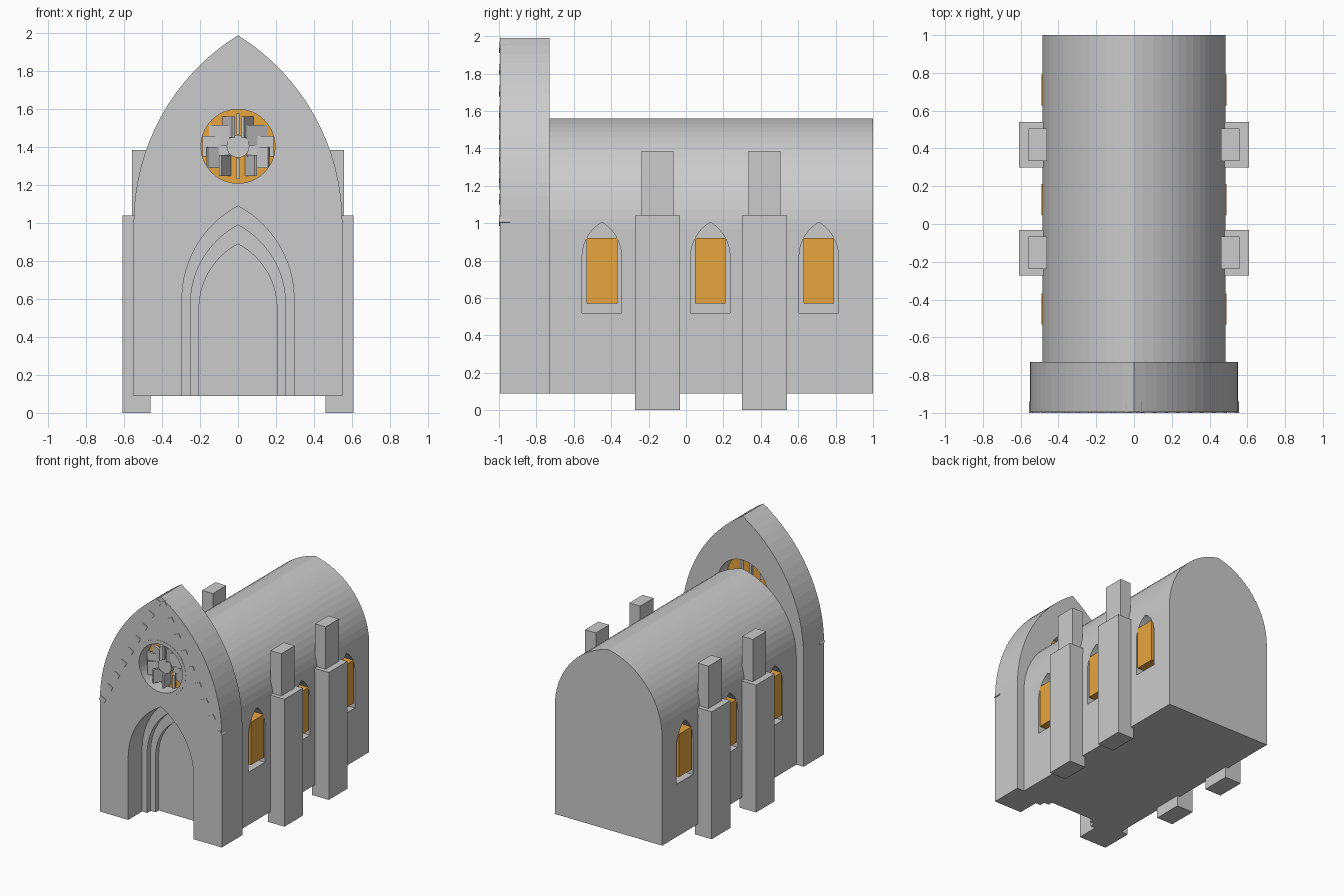
import bpy, bmesh, math
from mathutils import Matrix, Vector

if "Cube" in bpy.data.objects:
    bpy.data.objects.remove(bpy.data.objects["Cube"])

glass = bpy.data.materials.new("amber_glass")
glass.diffuse_color = (0.8, 0.38, 0.05, 1)
glass.use_nodes = True
glass.node_tree.nodes["Principled BSDF"].inputs["Base Color"].default_value = glass.diffuse_color


def finish(bm, name, mat=None):
    bmesh.ops.recalc_face_normals(bm, faces=bm.faces)
    me = bpy.data.meshes.new(name)
    bm.to_mesh(me)
    bm.free()
    ob = bpy.data.objects.new(name, me)
    bpy.context.collection.objects.link(ob)
    if mat:
        me.materials.append(mat)
    return ob


def arch(w, base, spring, apex, n=16):
    """Pointed arch outline: half-width w, arcs centred on the spring line."""
    h = apex - spring
    c = (h * h - w * w) / (2 * w)
    end = math.atan2(h, c)
    right = [((w + c) * math.cos(end * i / n) - c,
              spring + (w + c) * math.sin(end * i / n)) for i in range(n)]
    left = [(-x, z) for x, z in reversed(right)]
    return [(w, base)] + right + [(0, apex)] + left + [(-w, base)]


def prism(name, outline, y0, y1, matrix=None):
    """Extrude an x-z outline along y."""
    bm = bmesh.new()
    face = bm.faces.new([bm.verts.new((x, y0, z)) for x, z in outline])
    ext = bmesh.ops.extrude_face_region(bm, geom=[face])
    moved = [g for g in ext["geom"] if isinstance(g, bmesh.types.BMVert)]
    bmesh.ops.translate(bm, verts=moved, vec=(0, y1 - y0, 0))
    if matrix:
        bm.transform(matrix)
    return finish(bm, name)


def box(name, centre, size, rot=None, mat=None):
    bm = bmesh.new()
    bmesh.ops.create_cube(bm, size=1)
    bm.transform(Matrix.Translation(centre) @ (rot or Matrix()) @ Matrix.Diagonal((*size, 1)))
    return finish(bm, name, mat)


def disc(name, r, y0, y1, z, n=48, mat=None):
    bm = bmesh.new()
    bmesh.ops.create_cone(bm, cap_ends=True, segments=n, radius1=r, radius2=r, depth=y1 - y0)
    bm.transform(Matrix.Translation((0, (y0 + y1) / 2, z)) @ Matrix.Rotation(math.pi / 2, 4, 'X'))
    return finish(bm, name, mat)


def cut(target, cutter):
    cutter.hide_render = True
    mod = target.modifiers.new("cut", 'BOOLEAN')
    mod.operation, mod.solver, mod.object = 'DIFFERENCE', 'EXACT', cutter
    bpy.context.view_layer.objects.active = target
    bpy.ops.object.modifier_apply(modifier=mod.name)
    bpy.data.objects.remove(cutter)


FRONT, BACK = -0.995, -0.73
ROSE_Z = 1.405

# Tall front wall with a stepped doorway and a round opening
facade = prism("facade", arch(0.55, 0.09, 1.0, 1.99), FRONT, BACK)
for w, spring, apex, depth in ((0.295, 0.60, 1.09, 0.18), (0.25, 0.575, 0.99, 0.225),
                               (0.205, 0.55, 0.89, 0.30)):
    cut(facade, prism("door_cutter", arch(w, 0.0, spring, apex), -1.1, FRONT + depth))
cut(facade, disc("rose_cutter", 0.225, -1.1, -0.6, ROSE_Z))

# Rose window: rim, glass, hub and twelve slats
rim = disc("rose_rim", 0.225, FRONT - 0.002, -0.87, ROSE_Z)
cut(rim, disc("rim_cutter", 0.195, -1.1, -0.8, ROSE_Z))
disc("rose_glass", 0.224, -0.88, -0.85, ROSE_Z, mat=glass)
disc("rose_hub", 0.06, -0.945, -0.86, ROSE_Z, n=24)
for i in range(12):
    a = i * math.pi / 6
    box("rose_slat", (0.117 * math.cos(a), -0.9, ROSE_Z + 0.117 * math.sin(a)),
        (0.14, 0.018, 0.11), Matrix.Rotation(a, 4, 'Z'))

# Small stones climbing both sides of the front arch
for s in (-1, 1):
    for i in range(9):
        t = i / 8
        box("arch_stone", (s * (0.525 - 0.5 * t), -0.97, 1.012 + 0.926 * t),
            (0.05, 0.06, 0.038), Matrix.Rotation(-s * math.radians(28), 4, 'Y'))

# Vaulted nave with three recessed windows on each side
nave = prism("nave", arch(0.485, 0.09, 0.97, 1.56), BACK, 1.0)
for s in (-1, 1):
    turn = Matrix.Rotation(s * math.pi / 2, 4, 'Z')
    for y in (-0.45, 0.13, 0.71):
        cut(nave, prism("window_cutter", arch(0.105, 0.52, 0.82, 1.005, 10), -0.6, -0.405,
                        Matrix.Translation((0, y, 0)) @ turn))
        box("window_pane", (s * 0.445, y, 0.745), (0.09, 0.165, 0.35), mat=glass)

    # Stepped buttresses
    for y in (-0.152, 0.42):
        box("buttress_base", (s * 0.535, y, 0.52), (0.15, 0.24, 1.04))
        box("buttress_top", (s * 0.509, y, 1.21), (0.097, 0.172, 0.35))
